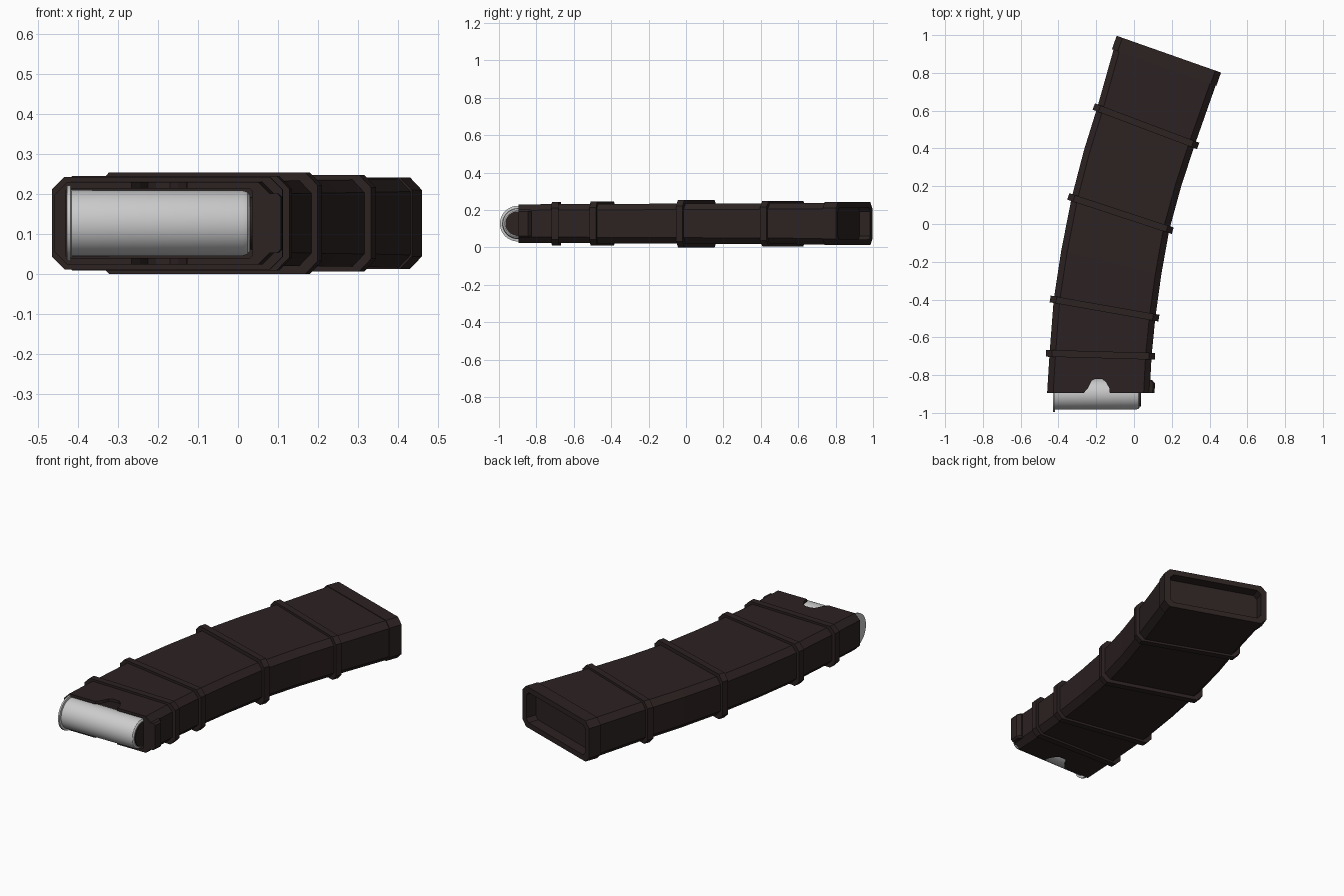
import bpy, bmesh, math
from mathutils import Vector

if "Cube" in bpy.data.objects:
    bpy.data.objects.remove(bpy.data.objects["Cube"])


def material(name, rgb):
    m = bpy.data.materials.new(name)
    m.diffuse_color = (*rgb, 1)
    m.use_nodes = True
    m.node_tree.nodes["Principled BSDF"].inputs["Base Color"].default_value = m.diffuse_color
    return m


DARK = material("dark brown polymer", (0.026, 0.016, 0.016))
STEEL = material("light grey casing", (0.60, 0.60, 0.60))
ZC = 0.127


def loft(name, rings, mat):
    """Skin a list of equal-length point rings and cap both ends."""
    bm = bmesh.new()
    loops = [[bm.verts.new(p) for p in r] for r in rings]
    n = len(loops[0])
    for a, b in zip(loops, loops[1:]):
        for i in range(n):
            j = (i + 1) % n
            bm.faces.new((a[i], a[j], b[j], b[i]))
    bm.faces.new(loops[0])
    bm.faces.new(loops[-1])
    bmesh.ops.recalc_face_normals(bm, faces=bm.faces)
    me = bpy.data.meshes.new(name)
    bm.to_mesh(me)
    bm.free()
    me.materials.append(mat)
    ob = bpy.data.objects.new(name, me)
    bpy.context.collection.objects.link(ob)
    return ob


def section(left, right, half, grow=0.0, shift=0.0, c=0.032):
    """Chamfered rectangle between two plan points, standing on its own normal."""
    l, r = Vector((*left, ZC)), Vector((*right, ZC))
    d = (r - l).normalized()
    nrm = Vector((-d.y, d.x, 0))
    l, r = l - d * grow + nrm * shift, r + d * grow + nrm * shift
    up = Vector((0, 0, 1))
    return [l + d * c - up * half, r - d * c - up * half, r - up * (half - c), r + up * (half - c),
            r - d * c + up * half, l + d * c + up * half, l + up * (half - c), l - up * (half - c)]


def cut(target, cutter):
    m = target.modifiers.new("cut", 'BOOLEAN')
    m.object, m.operation, m.solver = cutter, 'DIFFERENCE', 'EXACT'
    bpy.context.view_layer.objects.active = target
    bpy.ops.object.modifier_apply(modifier=m.name)
    bpy.data.objects.remove(cutter)


# curved magazine body: left and right plan points, half thickness
stations = [((-0.46, -0.895), (0.083, -0.895), 0.103),
            ((-0.447, -0.685), (0.093, -0.70), 0.104),
            ((-0.425, -0.40), (0.113, -0.495), 0.105),
            ((-0.385, -0.14), (0.145, -0.265), 0.106),
            ((-0.33, 0.14), (0.187, -0.03), 0.107),
            ((-0.265, 0.39), (0.25, 0.20), 0.108),
            ((-0.195, 0.615), (0.322, 0.42), 0.109),
            ((-0.088, 0.995), (0.457, 0.803), 0.112)]
body = loft("magazine_body", [section(*s) for s in stations], DARK)

# base flange around the open rear end
end = stations[-1]
flange = loft("base_flange", [section(end[0], end[1], 0.115, 0.004, s) for s in (-0.075, 0)], DARK)

# shallow recess in the rear end
for target in (body, flange):
    cut(target, loft("rear_cutter", [section(end[0], end[1], 0.085, -0.03, s, 0.02)
                                     for s in (-0.06, 0.1)], DARK))

# feed opening, and finger notch through both lips
cut(body, loft("feed_cutter", [section((-0.432, y), (0.035, y), 0.087, c=0.006)
                               for y in (-1.1, -0.80)], DARK))
notch = [(-0.275, -1.0), (-0.275, -0.905), (-0.245, -0.87), (-0.225, -0.83), (-0.205, -0.82),
         (-0.17, -0.82), (-0.15, -0.835), (-0.13, -0.87), (-0.12, -1.0)]
cut(body, loft("notch_cutter", [[Vector((x, y, z)) for x, y in notch] for z in (-0.1, 0.4)], DARK))

# raised ribs around the body
for i, (k, half) in enumerate(((1, 0.116), (2, 0.118), (4, 0.127), (6, 0.121))):
    l, r, _ = stations[k]
    loft(f"rib_{i + 1}", [section(l, r, half, 0.019, s) for s in (-0.018, 0.018)], DARK)

# small catch on the right of the feed end
loft("front_catch", [section((0.05, y), (x, y), 0.075, c=0.01)
                     for y, x in ((-0.895, 0.108), (-0.845, 0.112), (-0.825, 0.095))], DARK)

# cartridge lying across the feed opening: (x, radius) profile
profile = [(-0.43, 0.090), (-0.428, 0.095), (-0.419, 0.095), (-0.417, 0.083),
           (0.012, 0.082), (0.024, 0.078), (0.030, 0.070)]
N = 48
shell = loft("cartridge", [[Vector((x, -0.90 + r * math.cos(2 * math.pi * i / N),
                                    ZC + r * math.sin(2 * math.pi * i / N))) for i in range(N)]
                           for x, r in profile], STEEL)
# dark crimp at the cartridge tip
loft("cartridge_tip", [[Vector((x, -0.90 + 0.066 * math.cos(2 * math.pi * i / N),
                                ZC + 0.066 * math.sin(2 * math.pi * i / N))) for i in range(N)]
                       for x in (0.026, 0.036)], DARK)

bpy.ops.object.select_all(action='DESELECT')
shell.select_set(True)
bpy.context.view_layer.objects.active = shell
bpy.ops.object.shade_smooth_by_angle(angle=math.radians(30))
